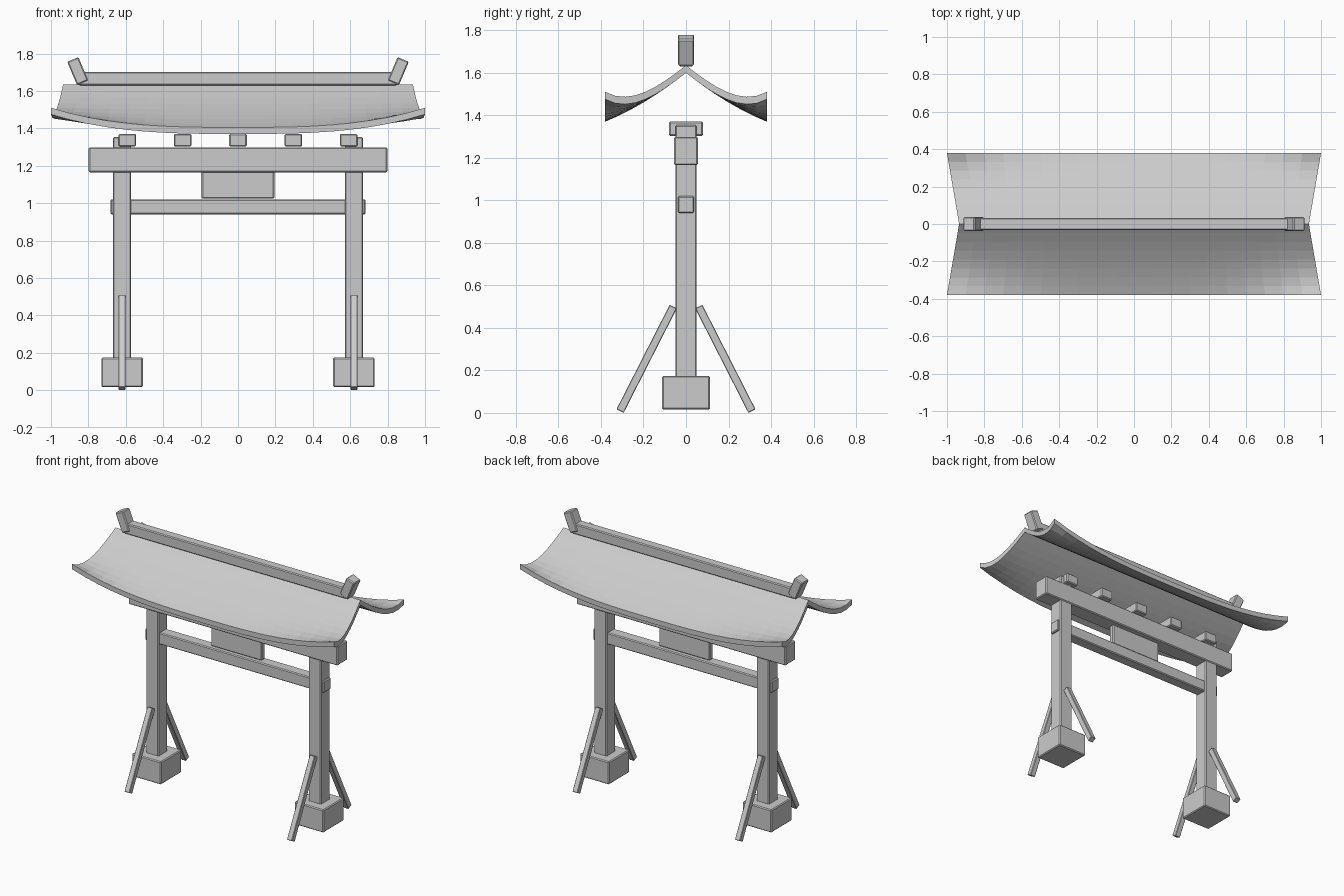
import bpy, bmesh, math
from mathutils import Matrix

if "Cube" in bpy.data.objects:
    bpy.data.objects.remove(bpy.data.objects["Cube"])


def add_mesh(name, bm):
    bmesh.ops.recalc_face_normals(bm, faces=bm.faces)
    mesh = bpy.data.meshes.new(name)
    bm.to_mesh(mesh)
    bm.free()
    ob = bpy.data.objects.new(name, mesh)
    bpy.context.collection.objects.link(ob)
    return ob


def box(name, center, size, rot=(0, 0, 0), bevel=0.006):
    bm = bmesh.new()
    bmesh.ops.create_cube(bm, size=1, matrix=Matrix.Diagonal((*size, 1)))
    ob = add_mesh(name, bm)
    ob.location, ob.rotation_euler = center, rot
    mod = ob.modifiers.new("soft_edges", 'BEVEL')
    mod.width, mod.segments = bevel, 1
    return ob


def box_z(name, x, sx, sy, z0, z1):
    return box(name, (x, 0, (z0 + z1) / 2), (sx, sy, z1 - z0))


# Posts, footings and leaning braces
for side, s in (("left", -1), ("right", 1)):
    x = 0.62 * s
    box_z(f"{side}_post", x, 0.097, 0.10, 0.10, 1.354)
    box_z(f"{side}_footing", x, 0.222, 0.226, 0.017, 0.174)
    for face, f in (("front", -1), ("back", 1)):
        y0, z0, y1, z1 = 0.31, 0.009, 0.06, 0.50
        length = math.hypot(y0 - y1, z1 - z0)
        tilt = math.atan2(y0 - y1, z1 - z0)
        box(f"{side}_{face}_brace", (x, f * (y0 + y1) / 2, (z0 + z1) / 2),
            (0.038, 0.038, length), (f * tilt, 0, 0), 0.003)

# Cross beams and centre panel
box_z("main_beam", 0, 1.596, 0.112, 1.165, 1.298)
box_z("tie_beam", 0, 1.366, 0.077, 0.94, 1.02)
box_z("centre_panel", 0, 0.388, 0.04, 1.024, 1.17)

# Spacer blocks under the roof
for i in range(5):
    box_z(f"spacer_block_{i + 1}", (i - 2) * 0.296, 0.094, 0.16, 1.303, 1.37)

# Sagging roof slopes with upswept corners
NX, NY, THICK = 20, 8, 0.035


def roof_point(u, t, f, drop):
    x = u * (0.935 + 0.065 * t)
    z = 1.635 - 0.305 * t + 0.075 * t * t + 0.105 * t ** 3.5 * abs(u) ** 3
    return (x, f * 0.38 * t, z - drop)


for face, f in (("front", -1), ("back", 1)):
    bm = bmesh.new()
    top, low = [[[bm.verts.new(roof_point(2 * i / NX - 1, j / NY, f, d))
                  for j in range(NY + 1)] for i in range(NX + 1)]
                for d in (0, THICK)]
    for g in (top, low):
        for i in range(NX):
            for j in range(NY):
                bm.faces.new((g[i][j], g[i + 1][j], g[i + 1][j + 1], g[i][j + 1]))
    for i in range(NX):
        for j in (0, NY):
            bm.faces.new((top[i][j], top[i + 1][j], low[i + 1][j], low[i][j]))
    for j in range(NY):
        for i in (0, NX):
            bm.faces.new((top[i][j], top[i][j + 1], low[i][j + 1], low[i][j]))
    add_mesh(f"{face}_roof_slope", bm)

# Ridge beam and tilted end caps
box_z("ridge_beam", 0, 1.70, 0.066, 1.63, 1.702)
for side, s in (("left", -1), ("right", 1)):
    box(f"{side}_ridge_cap", (0.857 * s, 0, 1.706), (0.065, 0.076, 0.135),
        (0, 0.4 * s, 0))
